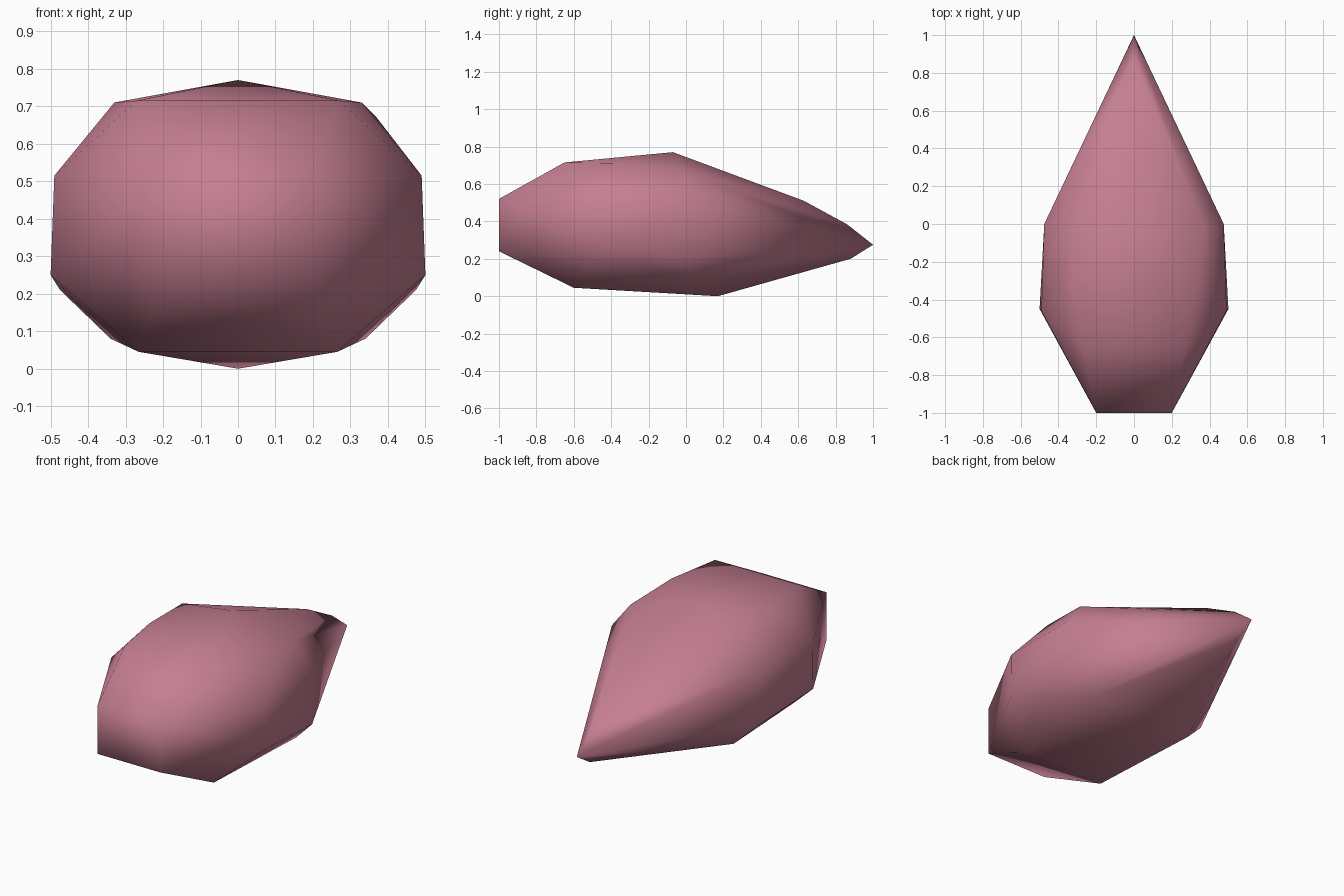
import bpy
import bmesh

cube = bpy.data.objects.get("Cube")
if cube:
    bpy.data.objects.remove(cube, do_unlink=True)

# One flat colour
rose = bpy.data.materials.new("dusty_rose")
rose.use_nodes = True
colour = (0.56, 0.21, 0.285, 1.0)
rose.diffuse_color = colour
rose.node_tree.nodes["Principled BSDF"].inputs["Base Color"].default_value = colour

# Points mirrored across the body: blunt nose, shoulders, flanks, belly
paired = [
    (0.20, -1.0, 0.52), (0.20, -1.0, 0.24),
    (0.27, -0.65, 0.715), (0.265, -0.60, 0.045),
    (0.49, -0.46, 0.515), (0.50, -0.45, 0.25),
    (0.33, -0.34, 0.71),
    (0.475, 0.0, 0.53), (0.475, 0.0, 0.21), (0.34, 0.05, 0.08),
]

# Points on the centre line: crown, back ridge, tip, keel
centre = [
    (0, -0.07, 0.77), (0, 0.63, 0.51), (0, 0.86, 0.385),
    (0, 1.0, 0.275), (0, 0.88, 0.20), (0, 0.17, 0),
]

# Slightly uneven rear shoulders
shoulders = [(-0.33, -0.04, 0.71), (0.37, -0.02, 0.67)]

# Stretch a smooth low-poly skin over the points
bm = bmesh.new()
for side in (-1, 1):
    for x, y, z in paired:
        bm.verts.new((side * x, y, z))
for point in centre + shoulders:
    bm.verts.new(point)
hull = bmesh.ops.convex_hull(bm, input=bm.verts[:])
loose = [v for v in bm.verts if not v.link_faces]
bmesh.ops.delete(bm, geom=loose, context='VERTS')
bmesh.ops.recalc_face_normals(bm, faces=bm.faces[:])
for face in bm.faces:
    face.smooth = True

mesh = bpy.data.meshes.new("teardrop_body")
bm.to_mesh(mesh)
bm.free()
mesh.materials.append(rose)
body = bpy.data.objects.new("teardrop_body", mesh)
bpy.context.collection.objects.link(body)
